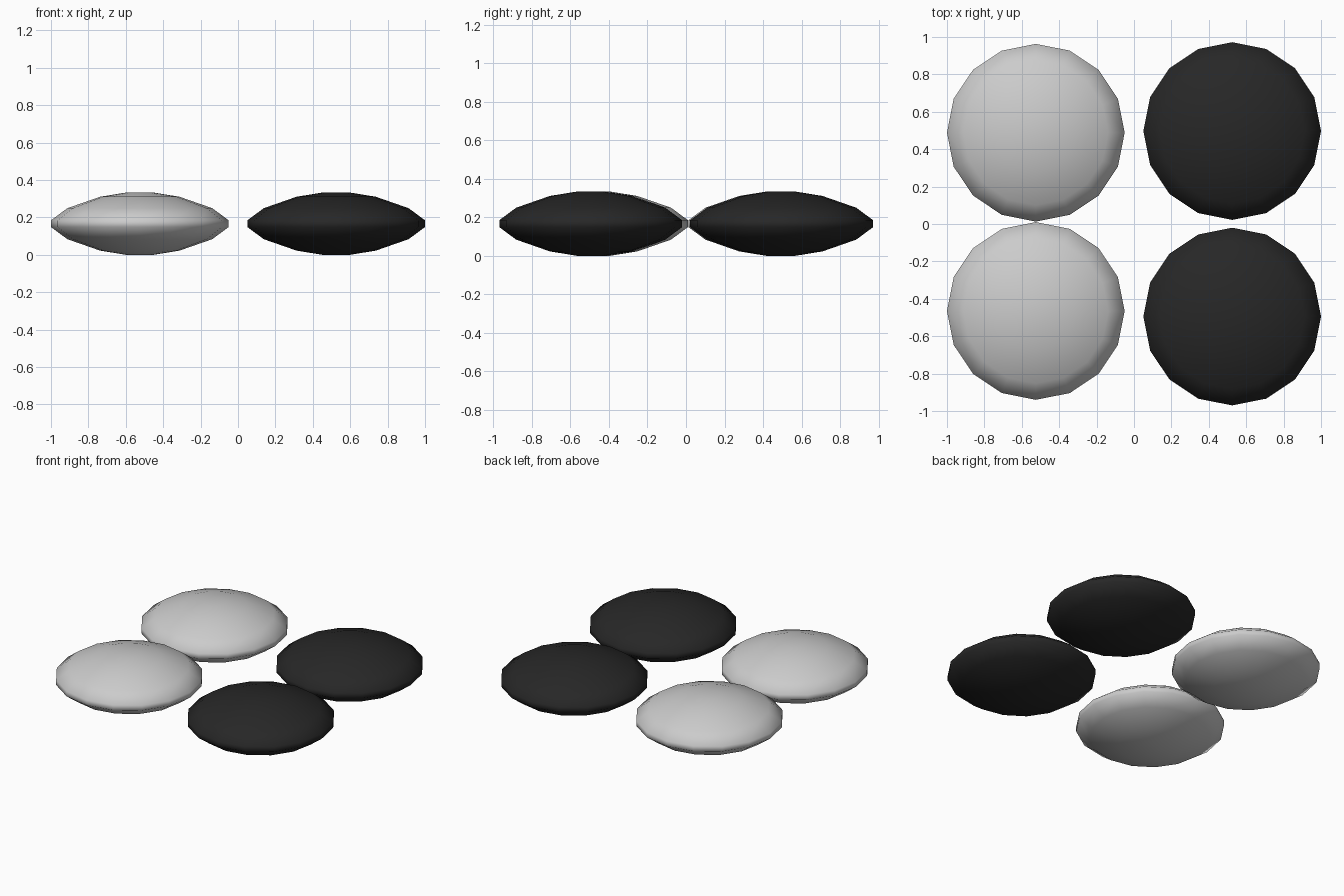
import bpy
import bmesh
from math import tau, cos, sin

if "Cube" in bpy.data.objects:
    bpy.data.objects.remove(bpy.data.objects["Cube"])

SIDES = 16
HALF = 0.1667  # half the pebble thickness
# upper half of the lens profile: radius, height above the middle
UPPER = [(0.475, 0.018), (0.387, 0.083), (0.212, 0.144), (0.072, HALF)]
PROFILE = [(r, -h) for r, h in reversed(UPPER)] + UPPER

black = bpy.data.materials.new("black_stone")
black.diffuse_color = (0.02, 0.02, 0.02, 1)
black.use_nodes = True
black.node_tree.nodes["Principled BSDF"].inputs["Base Color"].default_value = black.diffuse_color


def lens_stone(name, x, y, material=None):
    """Lens-shaped counter turned from the profile."""
    bm = bmesh.new()
    rings = [[bm.verts.new((r * cos(tau * i / SIDES), r * sin(tau * i / SIDES), h))
              for i in range(SIDES)] for r, h in PROFILE]
    for low, high in zip(rings, rings[1:]):
        for i in range(SIDES):
            j = (i + 1) % SIDES
            bm.faces.new((low[i], low[j], high[j], high[i]))
    # flat top and bottom caps
    bm.faces.new(rings[-1])
    bm.faces.new(rings[0][::-1])
    for face in bm.faces:
        face.smooth = True
    mesh = bpy.data.meshes.new(name)
    bm.to_mesh(mesh)
    bm.free()
    if material:
        mesh.materials.append(material)
    obj = bpy.data.objects.new(name, mesh)
    obj.location = (x, y, HALF)
    bpy.context.collection.objects.link(obj)


# pale stones on the left, black stones on the right
lens_stone("pale_stone_back", -0.525, 0.488)
lens_stone("pale_stone_front", -0.525, -0.465)
lens_stone("black_stone_back", 0.525, 0.497, black)
lens_stone("black_stone_front", 0.525, -0.495, black)
